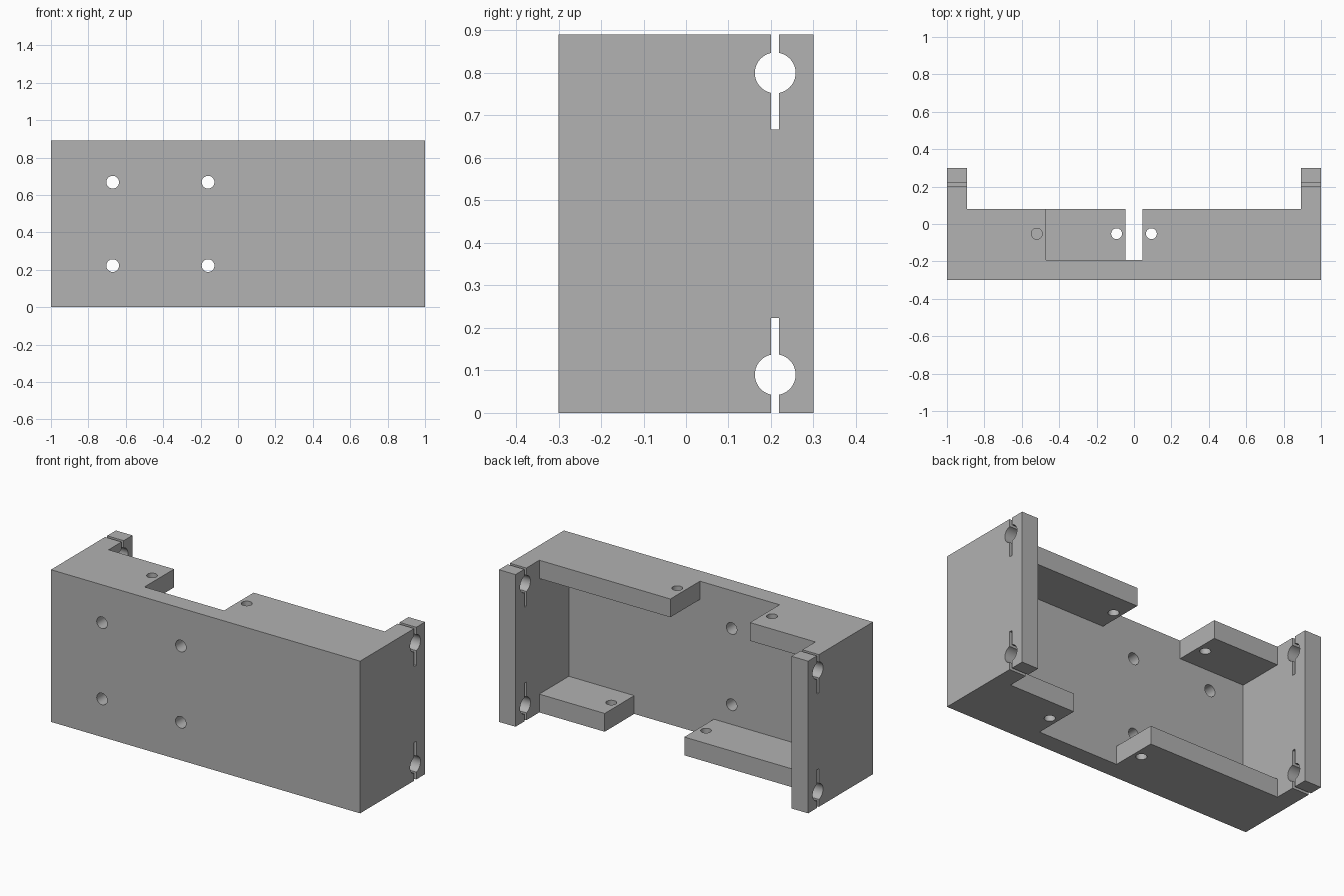
import bpy
import math

cube = bpy.data.objects.get("Cube")
if cube:
    bpy.data.objects.remove(cube, do_unlink=True)

grey = bpy.data.materials.new("mid grey")
grey.use_nodes = True
tone = (0.445, 0.445, 0.445, 1)
grey.diffuse_color = tone
grey.node_tree.nodes["Principled BSDF"].inputs["Base Color"].default_value = tone

H = 0.89      # height
D = 0.30      # half depth
T = 0.107     # wall thickness
IN = 1 - T    # inner face of the side walls
LIP = 0.08    # back edge of the flanges
OVER = 0.1    # cutter overshoot


def box(name, x, y, z):
    """Box spanning three (low, high) ranges."""
    bpy.ops.mesh.primitive_cube_add(size=1, location=[sum(r) / 2 for r in (x, y, z)])
    ob = bpy.context.object
    ob.name = name
    ob.scale = [r[1] - r[0] for r in (x, y, z)]
    bpy.ops.object.transform_apply(location=True, rotation=False, scale=True)
    ob.data.materials.append(grey)
    return ob


def drill(name, centre, radius, length, axis):
    """Round cutter along the x, y or z axis."""
    turn = {"x": (0, math.pi / 2, 0), "y": (math.pi / 2, 0, 0), "z": (0, 0, 0)}[axis]
    bpy.ops.mesh.primitive_cylinder_add(vertices=48, radius=radius, depth=length,
                                        location=centre, rotation=turn)
    ob = bpy.context.object
    ob.name = name
    ob.data.materials.append(grey)
    return ob


body = box("bracket_body", (-1, 1), (-D, D), (0, H))
cutters = []

# Hollow interior, and the flanges trimmed back from the side walls
cutters.append(box("cavity_cutter", (-IN, IN), (T - D, D + OVER), (T, H - T)))
cutters.append(box("flange_trim_cutter", (-IN, IN), (LIP, D + OVER), (-OVER, H + OVER)))

# Offset gaps in the flanges with a screw hole beside each edge
for level, side in (("top", 1), ("bottom", -1)):
    z = (H - T - 0.02, H + OVER) if side > 0 else (-OVER, T + 0.02)
    x = sorted((-0.47 * side, 0.045 * side))
    cutters.append(box(level + "_gap_cutter", x, (T - D, D + OVER), z))
    for hx in (-0.52, 0.093):
        cutters.append(drill(level + "_screw_cutter", (hx * side, -0.052, sum(z) / 2),
                             0.029, z[1] - z[0], "z"))

# Four mounting holes through the front plate
for hx in (-0.67, -0.16):
    for hz in (0.222, H - 0.222):
        cutters.append(drill("mount_cutter", (hx, -D, hz), 0.034, 0.5, "y"))

# Rod holes and clamp slots through both side walls
for hz, span in ((0.09, (-OVER, 0.223)), (H - 0.09, (H - 0.223, H + OVER))):
    cutters.append(drill("rod_cutter", (0, 0.21, hz), 0.048, 2.2, "x"))
    cutters.append(box("slot_cutter", (-1.1, 1.1), (0.2, 0.219), span))

# Cut everything from the solid body
for cutter in cutters:
    cutter.hide_render = True
    mod = body.modifiers.new(cutter.name, "BOOLEAN")
    mod.operation = "DIFFERENCE"
    mod.solver = "EXACT"
    mod.object = cutter

bpy.ops.object.select_all(action="DESELECT")
body.select_set(True)
bpy.context.view_layer.objects.active = body
for mod in list(body.modifiers):
    bpy.ops.object.modifier_apply(modifier=mod.name)
for cutter in cutters:
    bpy.data.objects.remove(cutter, do_unlink=True)

# Smooth hole walls, crisp edges
bpy.ops.object.shade_smooth_by_angle(angle=math.radians(30))
